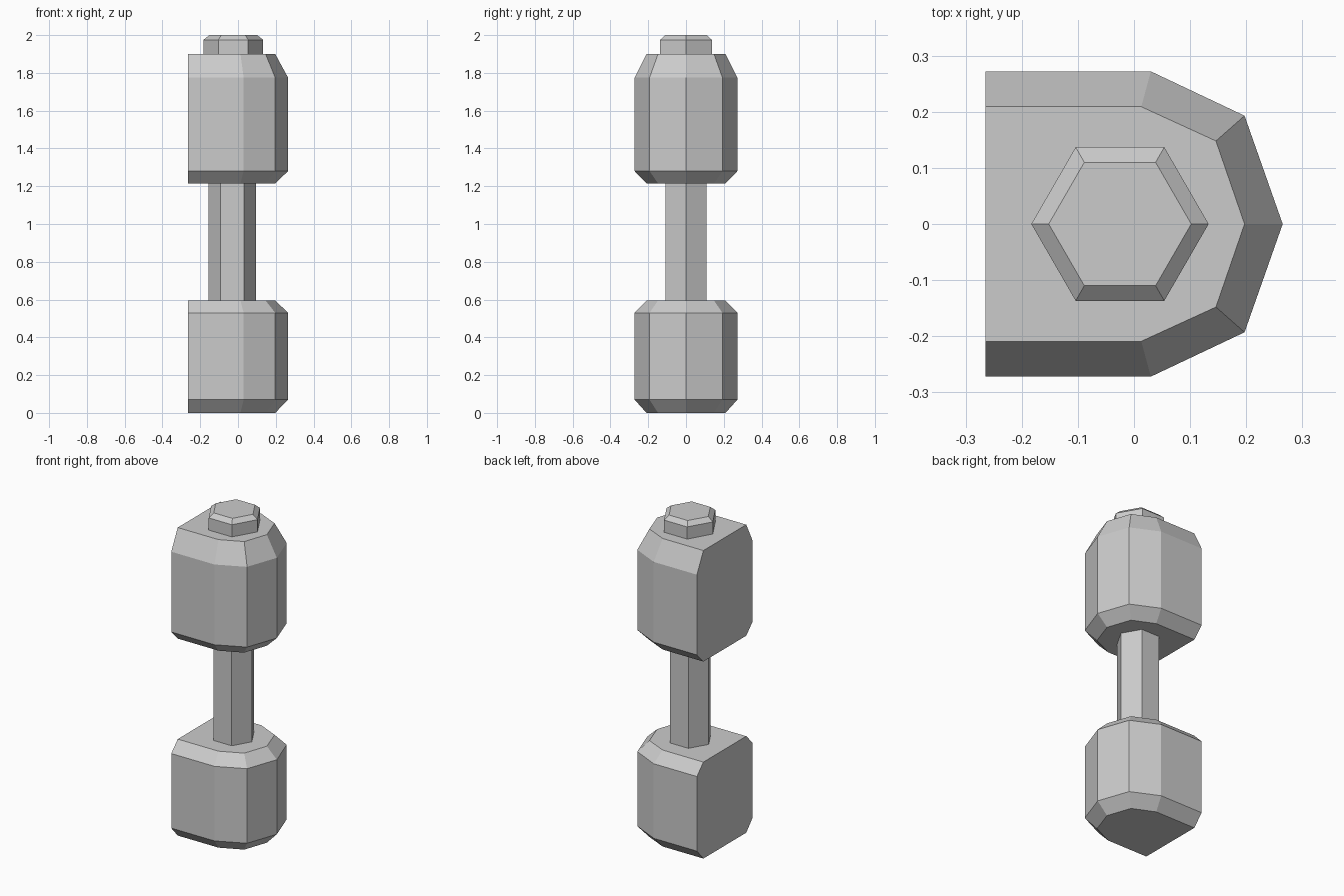
import bpy
import bmesh
from math import cos, sin, tau

cube = bpy.data.objects.get("Cube")
if cube:
    bpy.data.objects.remove(cube, do_unlink=True)

# Single grey metal
metal = bpy.data.materials.new("grey metal")
metal.use_nodes = True
grey = (0.6, 0.6, 0.6, 1)
metal.diffuse_color = grey
metal.node_tree.nodes["Principled BSDF"].inputs["Base Color"].default_value = grey


def loft(name, layers):
    """Join horizontal outlines, each a (points, height) pair, into a closed solid."""
    bm = bmesh.new()
    rings = [[bm.verts.new((x, y, z)) for x, y in points] for points, z in layers]
    for low, high in zip(rings, rings[1:]):
        for i in range(len(low)):
            j = (i + 1) % len(low)
            bm.faces.new((low[i], low[j], high[j], high[i]))
    bm.faces.new(rings[0][::-1])
    bm.faces.new(rings[-1])
    bmesh.ops.recalc_face_normals(bm, faces=bm.faces)
    mesh = bpy.data.meshes.new(name)
    bm.to_mesh(mesh)
    bm.free()
    mesh.materials.append(metal)
    obj = bpy.data.objects.new(name, mesh)
    bpy.context.collection.objects.link(obj)
    return obj


def mirrored(half):
    """Complete an outline whose last point lies on the y = 0 line."""
    return half + [(x, -y) for x, y in reversed(half[:-1])]


def hexagon(radius, cx):
    return [(cx + radius * cos(tau * i / 6), radius * sin(tau * i / 6)) for i in range(6)]


# Weights: flat on one side, faceted on the other, chamfered at both ends
outer = mirrored([(-0.265, 0.272), (0.03, 0.272), (0.197, 0.193), (0.265, 0)])
inner = mirrored([(-0.265, 0.209), (0.013, 0.209), (0.146, 0.148), (0.197, 0)])
for name, heights in (("lower_weight", (0, 0.07, 0.53, 0.595)),
                      ("upper_weight", (1.215, 1.28, 1.775, 1.9))):
    loft(name, list(zip((inner, outer, outer, inner), heights)))

# Grip bar, slightly sunk into both weights
bar = hexagon(0.125, -0.03)
loft("grip_bar", [(bar, 0.58), (bar, 1.23)])

# Chamfered end nut
nut = hexagon(0.158, -0.025)
loft("end_nut", [(nut, 1.89), (nut, 1.975), (hexagon(0.127, -0.025), 2.0)])
